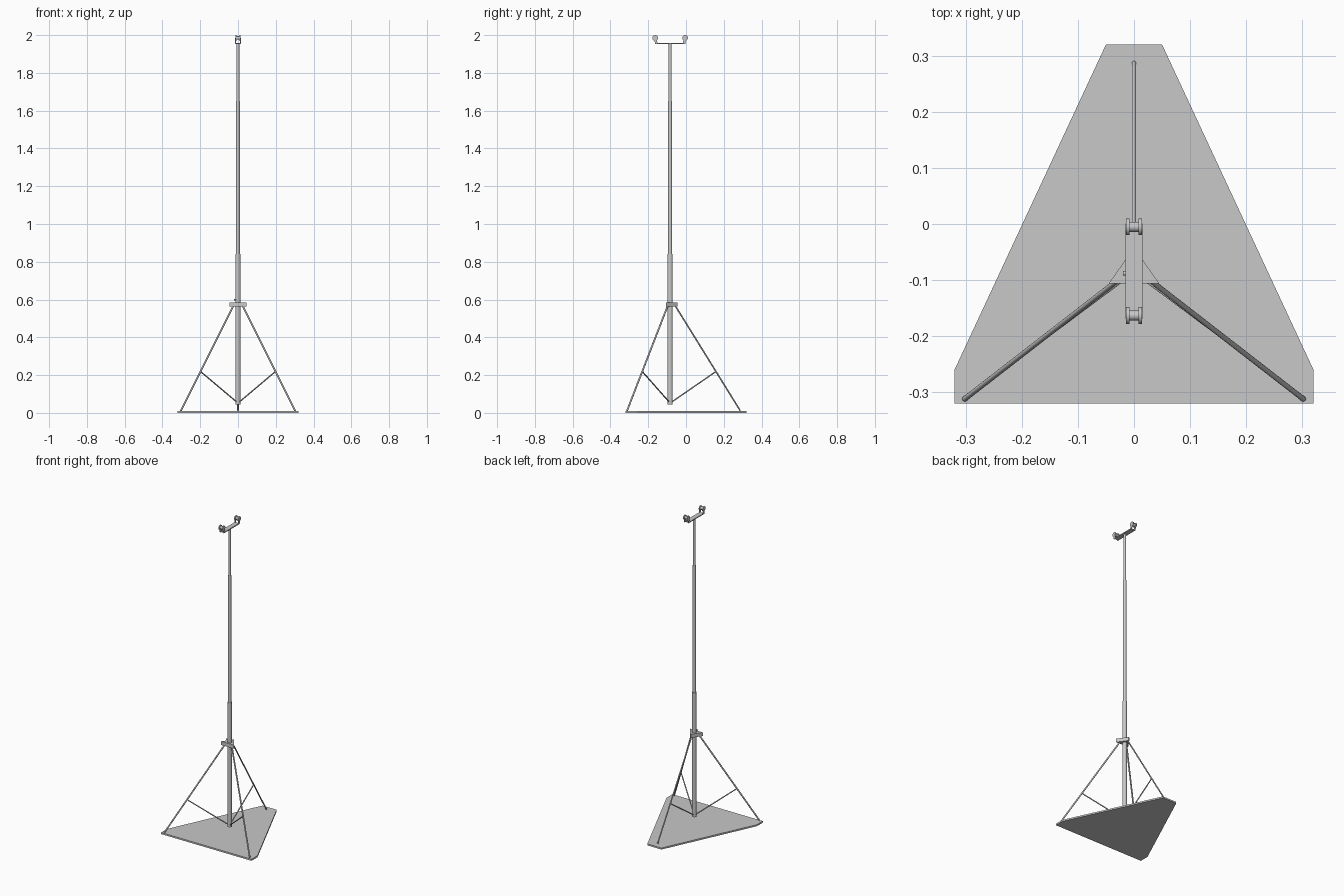
import bpy
import bmesh
from math import radians
from mathutils import Vector

cube = bpy.data.objects.get("Cube")
if cube:
    bpy.data.objects.remove(cube, do_unlink=True)

# One painted metal colour for the whole stand
metal = bpy.data.materials.new("grey_metal")
metal.use_nodes = True
grey = (0.58, 0.58, 0.58, 1)
metal.diffuse_color = grey
metal.node_tree.nodes["Principled BSDF"].inputs["Base Color"].default_value = grey

POLE_Y = -0.084


def finish(name, bm, smooth=False):
    bmesh.ops.recalc_face_normals(bm, faces=bm.faces)
    mesh = bpy.data.meshes.new(name)
    bm.to_mesh(mesh)
    bm.free()
    mesh.materials.append(metal)
    obj = bpy.data.objects.new(name, mesh)
    bpy.context.collection.objects.link(obj)
    if smooth:
        bpy.ops.object.select_all(action="DESELECT")
        obj.select_set(True)
        bpy.context.view_layer.objects.active = obj
        bpy.ops.object.shade_smooth_by_angle(angle=radians(40))
    return obj


def rod(name, start, end, radius, sides=16):
    """Capped cylinder between two points."""
    a, b = Vector(start), Vector(end)
    bm = bmesh.new()
    bmesh.ops.create_cone(bm, cap_ends=True, segments=sides, radius1=radius,
                          radius2=radius, depth=(b - a).length)
    turn = (b - a).to_track_quat("Z", "Y").to_matrix()
    bmesh.ops.rotate(bm, verts=bm.verts, matrix=turn)
    bmesh.ops.translate(bm, verts=bm.verts, vec=(a + b) / 2)
    return finish(name, bm, True)


def prism(name, outline, offset):
    """Closed outline of 3D points extruded along an offset."""
    bm = bmesh.new()
    face = bm.faces.new([bm.verts.new(p) for p in outline])
    new = bmesh.ops.extrude_face_region(bm, geom=[face], use_keep_orig=True)["geom"]
    bmesh.ops.translate(bm, vec=offset,
                        verts=[v for v in new if isinstance(v, bmesh.types.BMVert)])
    return finish(name, bm)


# Base plate with clipped corners
half = [(0.05, 0.32), (0.32, -0.26), (0.32, -0.32)]
plate = half + [(-x, y) for x, y in reversed(half)]
prism("base_plate", [(x, y, 0) for x, y in plate], (0, 0, 0.01))

# Telescoping pole
for name, low, high, radius in (("lower_tube", 0.045, 0.84, 0.0135),
                                ("middle_tube", 0.83, 1.65, 0.0105),
                                ("upper_tube", 1.64, 1.957, 0.008)):
    rod(name, (0, POLE_Y, low), (0, POLE_Y, high), radius, 24)

# Triangular collar and its clamp knob
collar = [(-0.045, -0.106), (0.045, -0.106), (0.003, -0.046), (-0.003, -0.046)]
prism("collar", [(x, y, 0.562) for x, y in collar], (0, 0, 0.023))
rod("clamp_knob", (-0.01, -0.088, 0.6), (-0.02, -0.088, 0.6), 0.004, 12)

# Legs, each with a brace to the foot of the pole
for name, top, foot, radius in (
        ("left", (0.022, -0.095, 0.572), (0.302, -0.312, 0.012), 0.0047),
        ("right", (-0.022, -0.095, 0.572), (-0.302, -0.312, 0.012), 0.0047),
        ("back", (0, -0.06, 0.572), (0, 0.287, 0.012), 0.004)):
    rod(name + "_leg", top, foot, radius, 12)
    knee = Vector(top).lerp(Vector(foot), 0.63)
    rod(name + "_brace", knee, (0, POLE_Y, 0.052), 0.0035, 12)

# Cradle bar on top of the pole
bar = [(s * 0.015, POLE_Y + t * 0.074) for s, t in ((-1, -1), (1, -1), (1, 1), (-1, 1))]
prism("cradle_bar", [(x, y, 1.953) for x, y in bar], (0, 0, 0.006))

# Upright ears and flanged rollers at both ends of the cradle
for end, side in (("front", -1), ("back", 1)):
    axle_y = POLE_Y + side * 0.079
    for x in (-0.015, 0.011):
        ear = [(0.066, 1.953), (0.08, 1.953), (0.085, 1.985), (0.073, 1.985)]
        prism(end + "_ear", [(x, POLE_Y + side * y, z) for y, z in ear], (0.004, 0, 0))
    rod(end + "_roller", (-0.01, axle_y, 1.985), (0.01, axle_y, 1.985), 0.009, 20)
    for x in (-0.014, 0.008):
        rod(end + "_roller_flange", (x, axle_y, 1.985), (x + 0.006, axle_y, 1.985), 0.015, 24)
